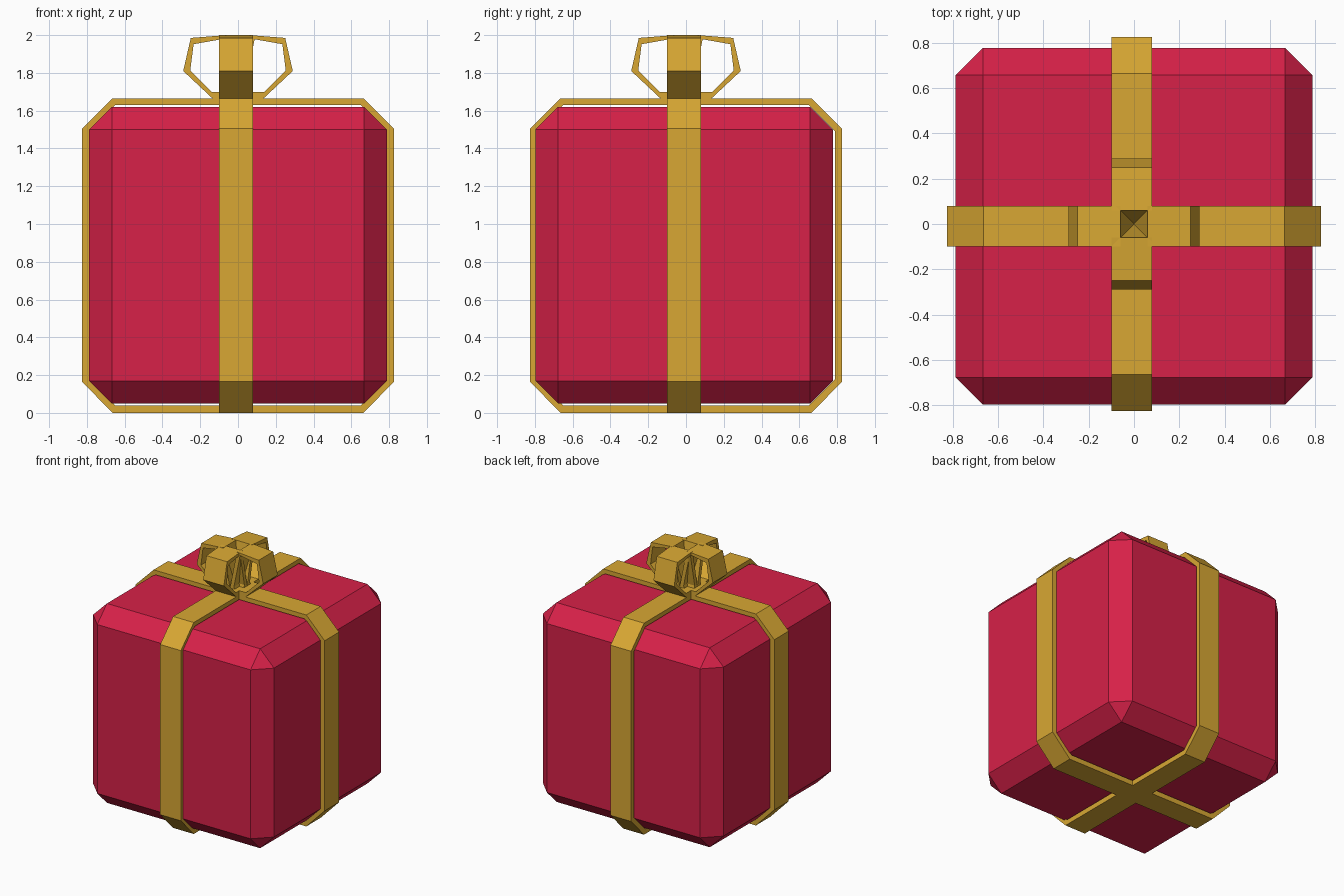
import bpy, bmesh
from mathutils import Vector, Matrix
from math import pi

if "Cube" in bpy.data.objects:
    bpy.data.objects.remove(bpy.data.objects["Cube"])


def material(name, color):
    m = bpy.data.materials.new(name)
    m.diffuse_color = color
    m.use_nodes = True
    m.node_tree.nodes["Principled BSDF"].inputs["Base Color"].default_value = m.diffuse_color
    return m


RED = material("red_paper", (0.68, 0.015, 0.065, 1))
GOLD = material("gold_ribbon", (0.69, 0.39, 0.033, 1))
W0, W1 = -0.10, 0.08          # ribbon edges across its width


def finish(name, bm, mat):
    bmesh.ops.recalc_face_normals(bm, faces=bm.faces)
    me = bpy.data.meshes.new(name)
    bm.to_mesh(me)
    bm.free()
    me.materials.append(mat)
    ob = bpy.data.objects.new(name, me)
    bpy.context.collection.objects.link(ob)
    return ob


def band(name, outer, inner, along_y=False, flip=False):
    """Closed flat strip: ring between two (u, z) profiles, W0..W1 wide."""
    bm = bmesh.new()
    s = -1 if flip else 1

    def ring(profile, w):
        return [bm.verts.new((w, s * u, z) if along_y else (s * u, w, z)) for u, z in profile]

    loops = [ring(outer, W0), ring(outer, W1), ring(inner, W1), ring(inner, W0)]
    n = len(outer)
    for a, b in zip(loops, loops[1:] + loops[:1]):
        for i in range(n):
            j = (i + 1) % n
            bm.faces.new((a[i], a[j], b[j], b[i]))
    return finish(name, bm, GOLD)


def octagon(half, flat, z0, z1, zc0, zc1):
    right = [(flat, z0), (half, zc0), (half, zc1), (flat, z1)]
    return right + [(-u, z) for u, z in reversed(right)]


# Wrapped box with chamfered edges
bm = bmesh.new()
bmesh.ops.create_cube(bm, size=1)
bmesh.ops.scale(bm, verts=bm.verts, vec=(1.575, 1.575, 1.57))
bmesh.ops.translate(bm, verts=bm.verts, vec=(0, -0.01, 0.835))
bmesh.ops.bevel(bm, geom=bm.edges[:], offset=0.12, offset_type='OFFSET',
                segments=1, affect='EDGES')
finish("gift_box", bm, RED)

# Two ribbons round the box
outer = octagon(0.825, 0.665, 0.0, 1.665, 0.165, 1.505)
inner = octagon(0.79, 0.65, 0.04, 1.63, 0.18, 1.49)
band("ribbon_across", outer, inner)
band("ribbon_front_back", outer, inner, along_y=True)

# Four bow loops, sloping down to the knot in the middle
loop_out = [(0.0, 1.66), (0.13, 1.66), (0.29, 1.81), (0.25, 1.985), (0.06, 2.0), (0.0, 1.70)]
loop_in = [(0.04, 1.70), (0.14, 1.70), (0.253, 1.812), (0.235, 1.952), (0.088, 1.978), (0.035, 1.72)]
for name, y, f in (("right", 0, 0), ("left", 0, 1), ("back", 1, 0), ("front", 1, 1)):
    band("bow_loop_" + name, loop_out, loop_in, along_y=bool(y), flip=bool(f))
